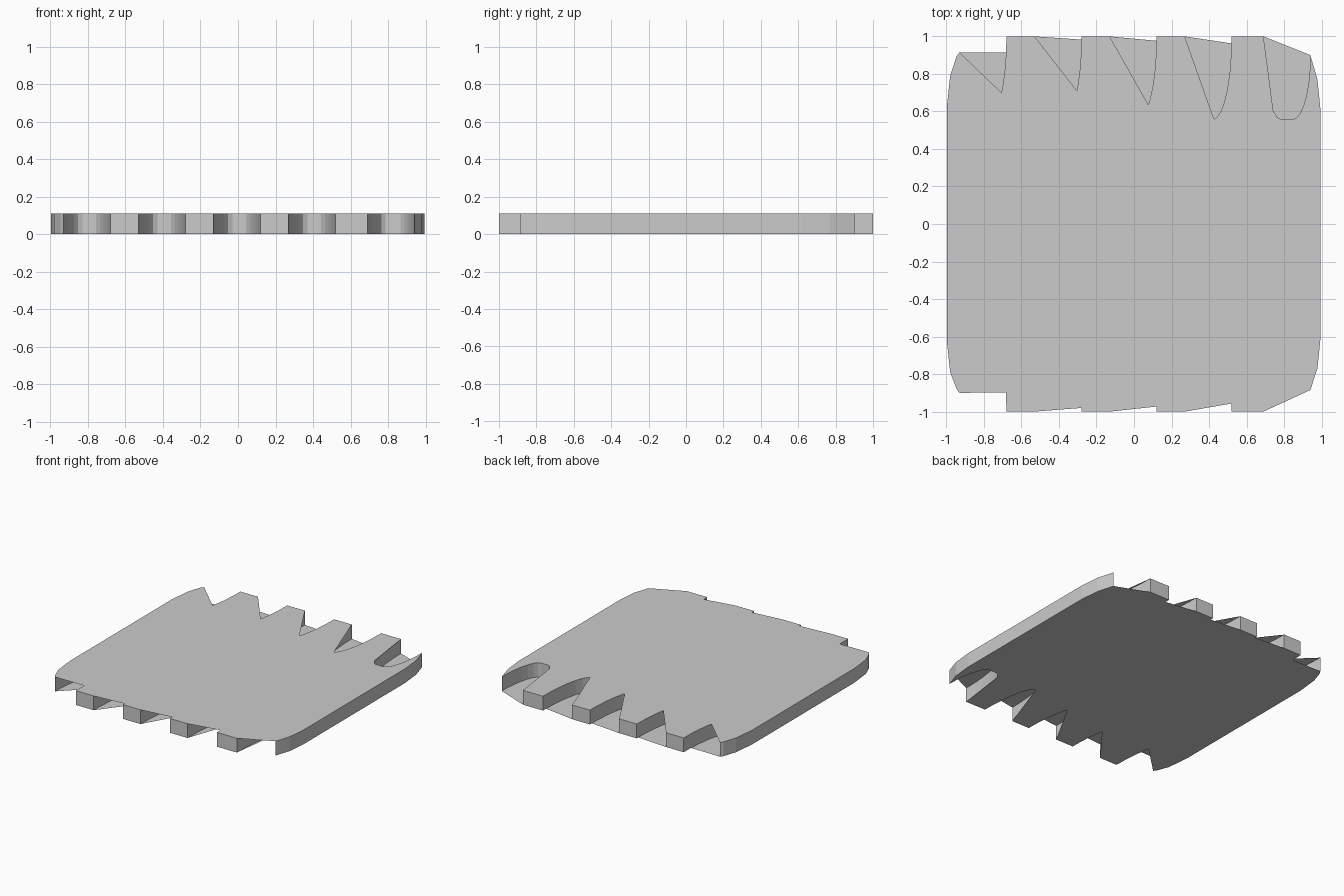
import bpy, bmesh, math

if "Cube" in bpy.data.objects:
    bpy.data.objects.remove(bpy.data.objects["Cube"])

THICK = 0.11
SEG = 7
FLOOR = 0.557   # y of the notch floor


def notch(x0, y0, x1, y1):
    """U-shaped notch: curved wall, short floor, curved wall."""
    w = 0.1 if x1 < 0.6 else 0.095
    pts = []
    for i in range(SEG + 1):
        a = math.pi / 2 * i / SEG
        pts.append((x0 + w * (1 - math.cos(a)), y0 - (y0 - FLOOR) * math.sin(a)))
    for i in range(SEG, -1, -1):
        a = math.pi / 2 * i / SEG
        pts.append((x1 - w * (1 - math.cos(a)), y1 - (y1 - FLOOR) * math.sin(a)))
    return pts


def toothed_edge(left, right):
    """Half outline from the left side to the right side."""
    pts = [(-0.998, 0.62), (-0.98, 0.79), (-0.945, left - 0.02)]
    spans = [(-0.93, left, -0.68, 1), (-0.53, 1, -0.28, 1), (-0.13, 1, 0.12, 1),
             (0.27, 1, 0.52, 1), (0.69, 1, 0.94, right)]
    for s in spans:
        pts += notch(*s)
    return pts + [(0.978, 0.77), (0.993, 0.62)]


# Counter-clockwise outline: front edge left to right, back edge right to left
front = [(x, -y) for x, y in toothed_edge(0.9, 0.885)]
back = toothed_edge(0.915, 0.9)[::-1]
outline = front + back
n = len(outline)
front_corner = len(front) - 3
back_corner = len(front) + 2


def make_object(name, bm):
    mesh = bpy.data.meshes.new(name)
    bm.to_mesh(mesh)
    bm.free()
    obj = bpy.data.objects.new(name, mesh)
    bpy.context.collection.objects.link(obj)
    return obj


def fan_sheet(name, apex, z, up):
    """Sheet fanned from one corner, so it bridges the notches on that corner's edge."""
    bm = bmesh.new()
    vs = [bm.verts.new((x, y, z)) for x, y in outline]
    ax, ay = outline[apex]
    for k in range(1, n - 1):
        i, j = (apex + k) % n, (apex + k + 1) % n
        (bx, by), (cx, cy) = outline[i], outline[j]
        if (bx - ax) * (cy - ay) - (by - ay) * (cx - ax) > 1e-6:
            tri = (vs[apex], vs[i], vs[j])
            bm.faces.new(tri if up else tri[::-1])
    bmesh.ops.delete(bm, geom=[v for v in bm.verts if not v.link_faces], context='VERTS')
    return make_object(name, bm)


# Upper sheet (open notches at the back) and lower sheet (open notches at the front)
fan_sheet("top_sheet", front_corner, THICK, True)
fan_sheet("bottom_sheet", back_corner, 0.0, False)

# Side wall following the notched outline
bm = bmesh.new()
low = [bm.verts.new((x, y, 0)) for x, y in outline]
high = [bm.verts.new((x, y, THICK)) for x, y in outline]
for i in range(n):
    j = (i + 1) % n
    bm.faces.new((low[i], low[j], high[j], high[i]))
make_object("side_wall", bm)
